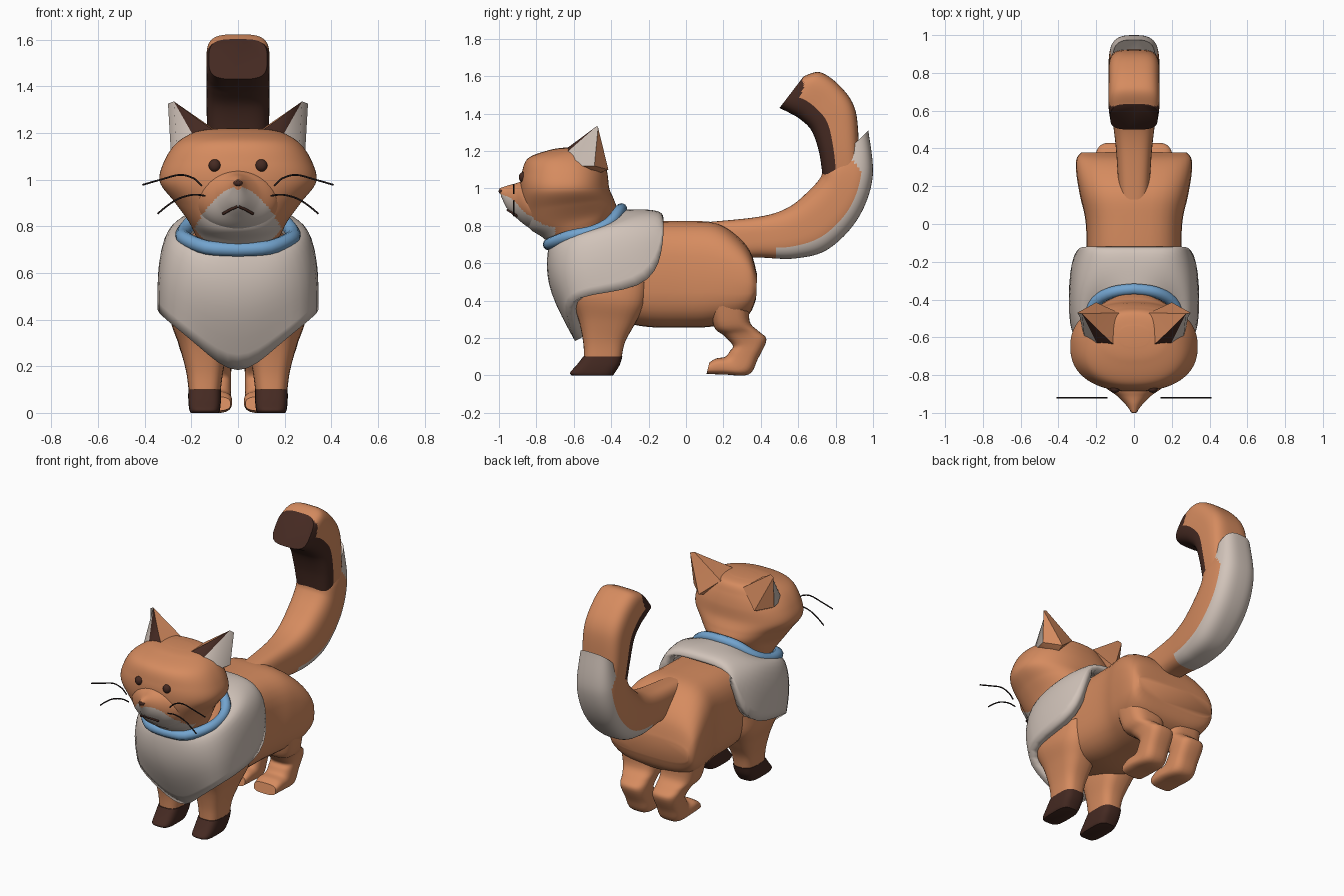
import bpy, bmesh, math

if "Cube" in bpy.data.objects:
    bpy.data.objects.remove(bpy.data.objects["Cube"])


def material(name, col):
    m = bpy.data.materials.new(name)
    m.diffuse_color = (*col, 1)
    m.use_nodes = True
    m.node_tree.nodes["Principled BSDF"].inputs["Base Color"].default_value = m.diffuse_color
    return m


ORANGE = material("orange fur", (0.67, 0.26, 0.115))
CREAM = material("cream fur", (0.64, 0.55, 0.49))
BROWN = material("dark brown", (0.06, 0.023, 0.016))
BLUE = material("collar blue", (0.17, 0.37, 0.62))
BLACK = material("whisker black", (0.015, 0.01, 0.01))


def finish(name, bm, mats, angle=40):
    me = bpy.data.meshes.new(name)
    bm.to_mesh(me)
    bm.free()
    for m in mats:
        me.materials.append(m)
    me.polygons.foreach_set("use_smooth", [True] * len(me.polygons))
    me.set_sharp_from_angle(angle=math.radians(angle))
    ob = bpy.data.objects.new(name, me)
    bpy.context.collection.objects.link(ob)
    return ob


def spline(pts, steps):
    """Catmull-Rom through tuples of numbers."""
    out = []
    for i in range(len(pts) - 1):
        p0, p1, p2, p3 = (pts[max(0, min(len(pts) - 1, i + k))] for k in (-1, 0, 1, 2))
        for s in range(steps):
            t = s / steps
            out.append(tuple(b + 0.5 * t * (c - a + t * (2*a - 5*b + 4*c - d + t * (3*(b - c) + d - a)))
                             for a, b, c, d in zip(p0, p1, p2, p3)))
    return out + [tuple(pts[-1])]


def power(v, e):
    return math.copysign(abs(v) ** (2 / e), v)


def loft(name, rings, mats, e=2.5, n=32, steps=5, rule=None, side=1):
    """Rings: (y1, z1, y2, z2, half width, x centre); rounded sections across x."""
    rings = [(*r, 0.0) if len(r) == 5 else r for r in rings]
    bm = bmesh.new()
    loops = []
    for y1, z1, y2, z2, hw, xc in spline(rings, steps):
        loop = []
        for k in range(n):
            a = 2 * math.pi * k / n
            c, s = power(math.cos(a), e), power(math.sin(a), e)
            loop.append(bm.verts.new((side * xc + hw * s,
                                      (y1 + y2) / 2 + c * (y1 - y2) / 2,
                                      (z1 + z2) / 2 + c * (z1 - z2) / 2)))
        loops.append(loop)
    for i in range(len(loops) - 1):
        for k in range(n):
            j = (k + 1) % n
            f = bm.faces.new((loops[i][k], loops[i][j], loops[i+1][j], loops[i+1][k]))
            if rule:
                f.material_index = rule(f.calc_center_median(), (i + .5) / steps,
                                        math.cos(2 * math.pi * (k + .5) / n))
    for loop, t in ((loops[0], 0), (loops[-1], len(rings) - 1)):
        f = bm.faces.new(loop)
        if rule:
            f.material_index = rule(f.calc_center_median(), t, 0)
    bmesh.ops.recalc_face_normals(bm, faces=bm.faces)
    return finish(name, bm, mats)


def tube(name, pts, r, mat, closed=False):
    cu = bpy.data.curves.new(name, 'CURVE')
    cu.dimensions = '3D'
    cu.bevel_depth = r
    cu.bevel_resolution = 3
    sp = cu.splines.new('POLY')
    sp.points.add(len(pts) - 1)
    for p, co in zip(sp.points, pts):
        p.co = (*co, 1)
    sp.use_cyclic_u = closed
    sp.use_smooth = True
    cu.materials.append(mat)
    ob = bpy.data.objects.new(name, cu)
    bpy.context.collection.objects.link(ob)


def blob(name, loc, size, mat):
    bm = bmesh.new()
    bmesh.ops.create_uvsphere(bm, u_segments=16, v_segments=10, radius=1)
    bmesh.ops.scale(bm, vec=size, verts=bm.verts)
    bmesh.ops.translate(bm, vec=loc, verts=bm.verts)
    finish(name, bm, [mat])


# Body
loft("body", [(-.62, .7, -.6, .43, .17), (-.52, .8, -.5, .34, .24), (-.25, .82, -.25, .265, .25),
              (0, .825, 0, .255, .255), (.16, .815, .13, .26, .285), (.27, .75, .26, .28, .305),
              (.345, .66, .34, .33, .305), (.38, .54, .375, .41, .28)], [ORANGE], e=3)

# Tail: lower sheath with a cream outside, upper part with a dark inside
loft("lower_tail", [(.12, .82, .2, .62, .08), (.4, .85, .38, .63, .095), (.55, .9, .58, .625, .115),
                    (.66, .99, .76, .675, .13), (.72, 1.06, .92, .84, .135), (.735, 1.11, .998, 1.06, .13),
                    (.78, 1.12, .975, 1.31, .11)], [ORANGE, CREAM], e=3, n=64, steps=10,
     rule=lambda c, t, a: int(t > 1.5 and a < (-.4 if t < 5 else -.4 + .8 * (t - 5))))
loft("upper_tail", [(.73, 1.07, .93, 1.05, .12), (.71, 1.2, .925, 1.22, .132), (.67, 1.31, .905, 1.42, .135),
                    (.61, 1.37, .83, 1.54, .135), (.56, 1.4, .72, 1.62, .135), (.5, 1.43, .63, 1.6, .125)],
     [ORANGE, BROWN], e=3.5, n=64, steps=10,
     rule=lambda c, t, a: int(a > .05 - max(0, t - 4.2) or t > 4.9))

# Legs and paws
for s, tag in ((1, "right"), (-1, "left")):
    loft("front_leg_" + tag, [(-.62, .5, -.2, .5, .12, .17), (-.62, .42, -.22, .38, .125, .165),
                              (-.575, .3, -.27, .28, .105, .148), (-.55, .18, -.325, .18, .08, .143),
                              (-.545, .09, -.345, .09, .068, .143)], [ORANGE], side=s, e=3)
    loft("front_paw_" + tag, [(-.55, .1, -.34, .1, .07, .143), (-.585, .055, -.355, .055, .07, .143),
                              (-.62, .015, -.38, .015, .066, .143), (-.61, 0, -.39, 0, .06, .143)],
         [BROWN], side=s, e=3.5)
    loft("hind_leg_" + tag, [(.12, .4, .34, .42, .13, .15), (.15, .26, .34, .29, .115, .135),
                             (.2, .215, .39, .235, .095, .122), (.25, .16, .43, .19, .086, .115),
                             (.235, .13, .385, .09, .082, .112), (.21, .1, .335, .005, .082, .11),
                             (.16, .09, .2, .005, .085, .11), (.125, .07, .11, .008, .078, .11)],
         [ORANGE], side=s, e=3)


# Head and muzzle share the cream mouth patch
def mouth_patch(c, t, a):
    return int(c.y < -.7 and c.z < .97 - .1 * abs(c.x) - 4.6 * c.x ** 2)


loft("head", [(-.7, .68, -.42, .8, .17), (-.77, .74, -.39, .85, .195), (-.84, .79, -.37, .89, .22),
              (-.87, .88, -.385, .94, .275), (-.885, .98, -.41, 1.0, .335), (-.88, 1.07, -.42, 1.08, .318),
              (-.845, 1.16, -.44, 1.15, .265), (-.73, 1.205, -.47, 1.205, .18), (-.65, 1.218, -.54, 1.22, .08)],
     [ORANGE, CREAM], e=2.3, n=96, steps=10, rule=mouth_patch)
loft("muzzle", [(-.8, 1.05, -.74, .745, .2), (-.87, 1.04, -.84, .79, .16), (-.915, 1.025, -.905, .84, .09),
                (-.955, 1.015, -.955, .89, .045), (-.998, 1.0, -.988, .955, .016)],
     [ORANGE, CREAM], e=2, n=96, steps=10, rule=mouth_patch)

# Ears: dark medial face, cream outer face, orange back
for s, tag in ((1, "right"), (-1, "left")):
    bm = bmesh.new()
    tip, tip2, rim, inner, front, side1, side2, back, rear, root = [
        bm.verts.new((s * x, y, z)) for x, y, z in (
            (.275, -.475, 1.335), (.3, -.47, 1.325), (.175, -.575, 1.26), (.095, -.65, 1.205),
            (.17, -.685, 1.15), (.262, -.61, 1.12), (.288, -.49, 1.12), (.2, -.415, 1.1),
            (.08, -.47, 1.2), (.18, -.55, 1.05))]
    for vs, m in (((tip, rim, front), 2), ((rim, inner, front), 2), ((tip, front, side1), 1),
                  ((tip, side1, side2, tip2), 1), ((tip2, side2, back), 0), ((tip, tip2, back), 0),
                  ((tip, back, rear), 0), ((tip, rear, rim), 0), ((rim, rear, inner), 0),
                  ((root, inner, front), 0), ((root, front, side1), 0), ((root, side1, side2), 0),
                  ((root, side2, back), 0), ((root, back, rear), 0), ((root, rear, inner), 0)):
        bm.faces.new(vs).material_index = m
    bmesh.ops.recalc_face_normals(bm, faces=bm.faces)
    finish("ear_" + tag, bm, [ORANGE, CREAM, BROWN], 50)

    # Eyes, whiskers and mouth line
    blob("eye_" + tag, (s * .1, -.872, 1.06), (.026, .022, .027), BROWN)
    for lab, pts in (("upper", [(.155, .972), (.19, 1.005), (.25, 1.02), (.33, 1.0), (.41, .977)]),
                     ("lower", [(.14, .93), (.19, .935), (.25, .92), (.3, .89), (.345, .853)])):
        tube(f"{lab}_whisker_{tag}", [(s * x, -.92, z) for x, z in spline(pts, 4)], .004, BLACK)
    tube("mouth_line_" + tag, [(0, -.954, .885), (s * .03, -.935, .873), (s * .065, -.905, .853)], .006, BROWN)
blob("nose", (0, -.987, .985), (.021, .015, .014), BROWN)
blob("mouth", (0, -.95, .91), (.013, .014, .018), BROWN)

# Chest ruff: rings from the neck to the rim, half of each given front to back
NECK = [(0, -.735, .7), (.13, -.72, .708), (.225, -.62, .745), (.235, -.5, .77), (.2, -.41, .815),
        (.11, -.36, .875), (0, -.345, .89)]
SHOULDER = [(0, -.75, .62), (.18, -.74, .66), (.295, -.63, .75), (.31, -.45, .8), (.27, -.3, .85),
            (.14, -.23, .89), (0, -.22, .89)]
WIDE = [(0, -.745, .43), (.2, -.735, .5), (.35, -.63, .58), (.35, -.36, .66), (.31, -.18, .77),
        (.2, -.125, .885), (0, -.125, .875)]
RIM = [(0, -.57, .13), (.17, -.64, .29), (.355, -.64, .435), (.345, -.2, .45), (.29, -.12, .66),
       (.26, -.12, .84), (0, -.12, .835)]


def full_ring(half):
    return half + [(-x, y, z) for x, y, z in half[-2:0:-1]]


bm = bmesh.new()
loops = [[bm.verts.new(p) for p in full_ring(h)] for h in (NECK, SHOULDER, WIDE, RIM)]
for a, b in zip(loops, loops[1:]):
    for k in range(len(a)):
        j = (k + 1) % len(a)
        bm.faces.new((a[k], b[k], b[j], a[j]))
bm.normal_update()
bm.faces.ensure_lookup_table()
if bm.faces[0].normal.y > 0:
    bmesh.ops.reverse_faces(bm, faces=bm.faces)
ruff = finish("chest_ruff", bm, [CREAM], 180)
sub = ruff.modifiers.new("round", 'SUBSURF')
sub.levels = sub.render_levels = 2
thick = ruff.modifiers.new("thickness", 'SOLIDIFY')
thick.thickness = .06
thick.offset = -1

# Collar
tube("collar", full_ring(spline(NECK, 4)), .031, BLUE, closed=True)
